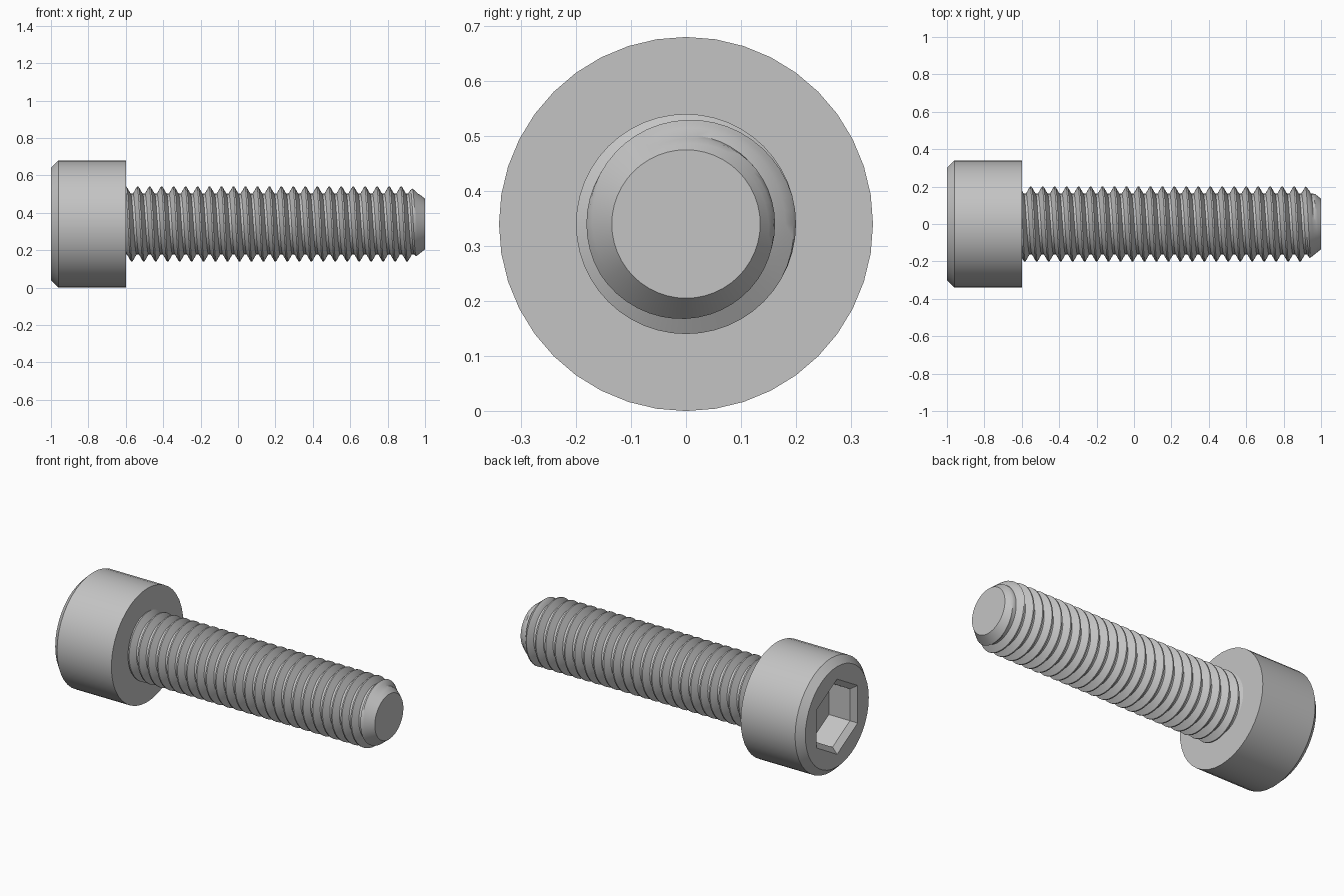
import bpy, bmesh, math

cube = bpy.data.objects.get("Cube")
if cube:
    bpy.data.objects.remove(cube, do_unlink=True)

AXIS_Z = 0.34
TAU = 2 * math.pi

steel = bpy.data.materials.new("grey steel")
steel.use_nodes = True
colour = (0.55, 0.55, 0.55, 1)
steel.diffuse_color = colour
steel.node_tree.nodes["Principled BSDF"].inputs["Base Color"].default_value = colour


def polar(x, r, angle):
    """Point at radius r around the screw axis, which runs along x."""
    return (x, r * math.cos(angle), AXIS_Z + r * math.sin(angle))


def ring(bm, x, r, sides):
    return [bm.verts.new(polar(x, r, math.pi / 2 + TAU * i / sides)) for i in range(sides)]


def join_rings(bm, a, b):
    for i in range(len(a)):
        j = (i + 1) % len(a)
        bm.faces.new((a[i], a[j], b[j], b[i]))


def finish(bm, name):
    mesh = bpy.data.meshes.new(name)
    bm.to_mesh(mesh)
    bm.free()
    mesh.materials.append(steel)
    obj = bpy.data.objects.new(name, mesh)
    bpy.context.collection.objects.link(obj)
    bpy.ops.object.select_all(action="DESELECT")
    obj.select_set(True)
    bpy.context.view_layer.objects.active = obj
    bpy.ops.object.shade_smooth_by_angle(angle=math.radians(30))
    return obj


# Cylindrical head with a chamfered rim and a hexagonal socket
bm = bmesh.new()
outer = [ring(bm, x, r, 40) for x, r in ((-0.6, 0.34), (-0.96, 0.34), (-1, 0.30))]
socket = [ring(bm, x, r, 6) for x, r in ((-1, 0.225), (-0.97, 0.19), (-0.83, 0.19))]
for rings in (outer, socket):
    for a, b in zip(rings, rings[1:]):
        join_rings(bm, a, b)
bm.faces.new(outer[0])
bm.faces.new(socket[-1])
rims = [bm.edges.get((loop[i - 1], loop[i]))
        for loop in (outer[-1], socket[0]) for i in range(len(loop))]
bmesh.ops.triangle_fill(bm, edges=rims, use_beauty=True, use_dissolve=False)
bmesh.ops.recalc_face_normals(bm, faces=bm.faces)
finish(bm, "head")

# Right-hand threaded shaft: a ridge profile swept along a helix
PITCH, CREST, ROOT, TIP = 0.064, 0.2, 0.162, 0.135
START, END, SIDES = -0.61, 1.0, 48
PROFILE = ((-0.06, CREST), (0.06, CREST), (0.23, 0.181), (0.4, ROOT),
           (0.6, ROOT), (0.77, 0.181), (0.94, CREST))
first_crest = 0.936 - PITCH / 4 - 26 * PITCH


def thread_point(step, offset, radius):
    x = first_crest + PITCH * (step / SIDES + offset)
    x = min(max(x, START), END)
    return polar(x, min(radius, TIP + 0.8 * (END - x)), TAU * step / SIDES)


bm = bmesh.new()
previous = None
for step in range(29 * SIDES):
    row = [bm.verts.new(thread_point(step, f, r)) for f, r in PROFILE]
    if previous:
        for k in range(len(row) - 1):
            quad = (previous[k], row[k], row[k + 1], previous[k + 1])
            xs = [v.co.x for v in quad]
            if max(xs) - min(xs) > 1e-6:
                bm.faces.new(quad)
    previous = row

# Flat end of the shaft
bm.faces.new([bm.verts.new(polar(END, TIP, TAU * i / SIDES)) for i in range(SIDES)])
bmesh.ops.remove_doubles(bm, verts=bm.verts, dist=0.0001)
bmesh.ops.delete(bm, geom=[v for v in bm.verts if not v.link_faces], context="VERTS")
finish(bm, "threaded_shaft")
